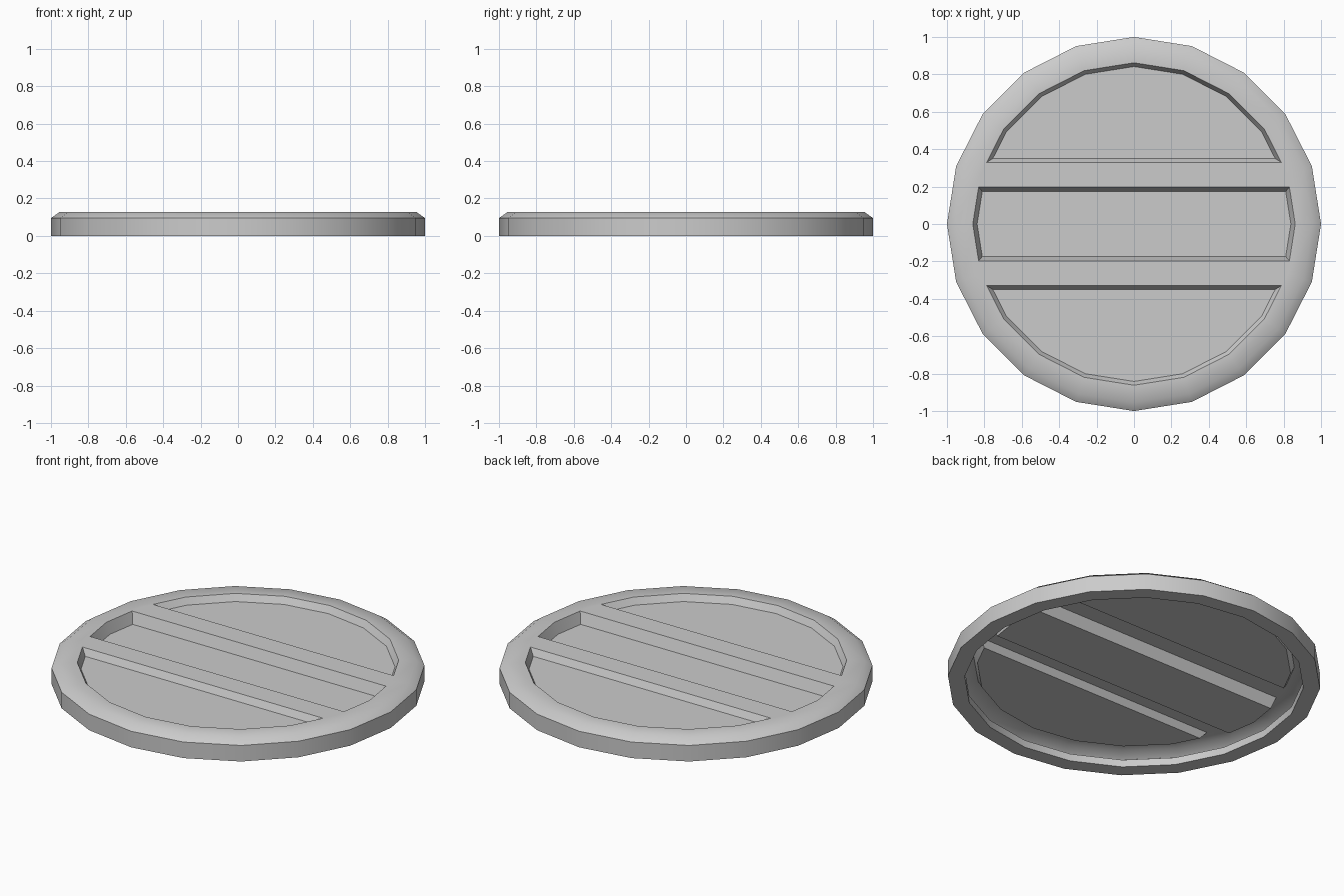
import bpy, bmesh, math

if "Cube" in bpy.data.objects:
    bpy.data.objects.remove(bpy.data.objects["Cube"])

SIDES = 20
# (radius, height) from the inner lip, under the rim, up the side and over the chamfer
PROFILE = [(0.91, 0.043), (0.91, 0), (1, 0), (1, 0.095), (0.955, 0.127), (0.862, 0.127)]


def ring(bm, r, z):
    return [bm.verts.new((r * math.cos(i * math.tau / SIDES), r * math.sin(i * math.tau / SIDES), z))
            for i in range(SIDES)]


bm = bmesh.new()

# Rim swept from the profile
rings = [ring(bm, r, z) for r, z in PROFILE]
for a, b in zip(rings, rings[1:]):
    for i in range(SIDES):
        j = (i + 1) % SIDES
        bm.faces.new((a[i], a[j], b[j], b[i]))

# Centre plate, cut along the edges of the two crossbars
plate = bm.faces.new(rings[-1])
plate.material_index = 1
for y in (-0.33, -0.197, 0.197, 0.33):
    faces = [f for f in bm.faces if f.material_index == 1]
    geom = faces + list({e for f in faces for e in f.edges}) + list({v for f in faces for v in f.verts})
    bmesh.ops.bisect_plane(bm, geom=geom, plane_co=(0, y, 0), plane_no=(0, 1, 0))
bm.normal_update()

# Sink the deep middle pocket and the two shallow outer pockets
panels = [f for f in bm.faces if f.material_index == 1]
middle = [f for f in panels if abs(f.calc_center_median().y) < 0.1]
outer = [f for f in panels if abs(f.calc_center_median().y) > 0.4]
for faces, inset, depth in ((middle, 0.023, 0.065), (outer, 0.02, 0.039)):
    bmesh.ops.inset_individual(bm, faces=faces, thickness=inset, depth=-depth, use_even_offset=True)
for f in bm.faces:
    f.material_index = 0

mesh = bpy.data.meshes.new("round_cover")
bm.to_mesh(mesh)
bm.free()
cover = bpy.data.objects.new("round_cover", mesh)
bpy.context.collection.objects.link(cover)

# Smooth round rim with sharp pocket edges
bpy.context.view_layer.objects.active = cover
cover.select_set(True)
bpy.ops.object.shade_smooth_by_angle(angle=math.radians(42))
